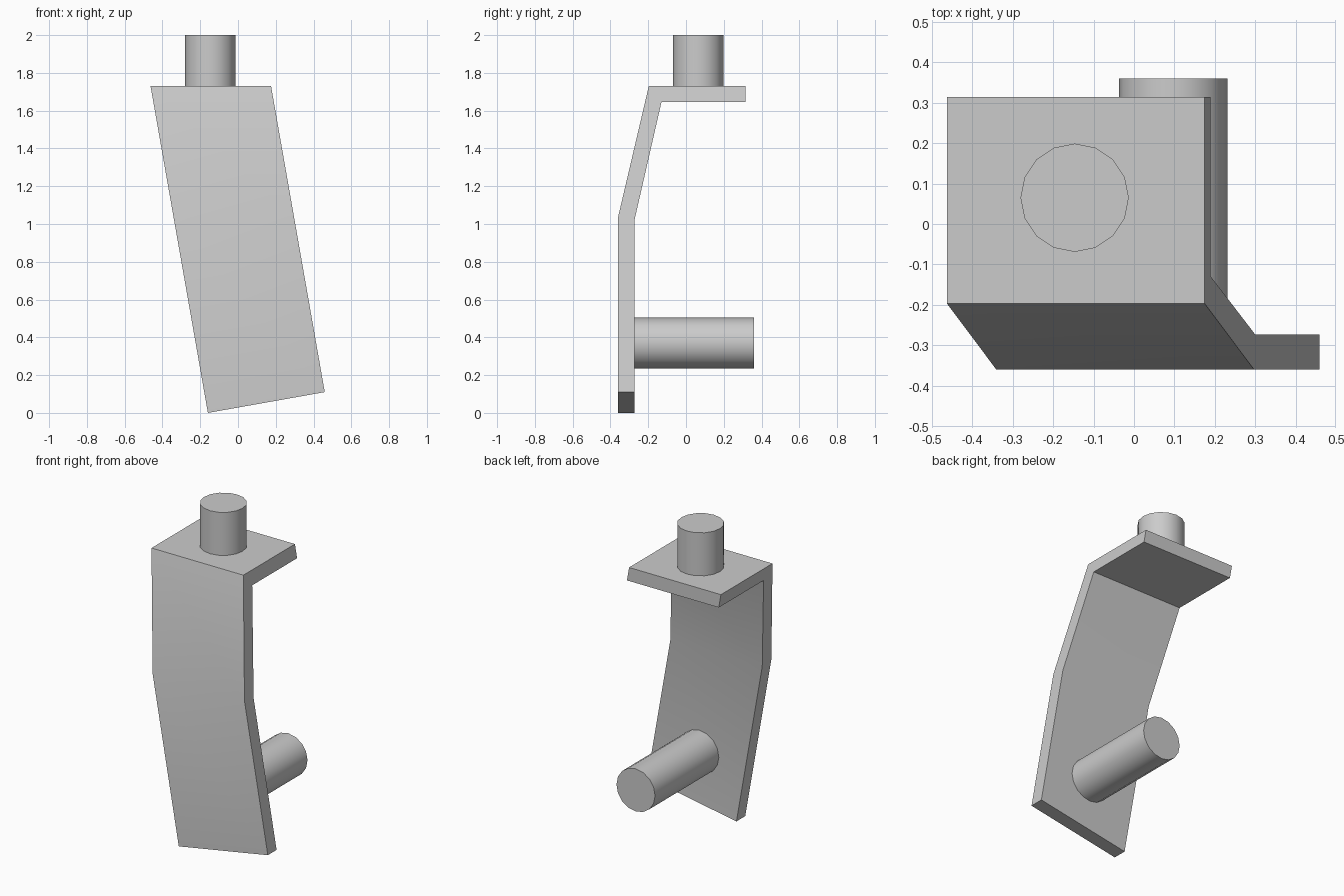
import bpy, bmesh, math
from mathutils import Matrix

cube = bpy.data.objects.get("Cube")
if cube:
    bpy.data.objects.remove(cube)

grey = bpy.data.materials.new("light grey")
grey.use_nodes = True
colour = (0.6, 0.6, 0.6, 1)
grey.diffuse_color = colour
grey.node_tree.nodes["Principled BSDF"].inputs["Base Color"].default_value = colour


def finish(bm, name):
    bmesh.ops.recalc_face_normals(bm, faces=bm.faces)
    mesh = bpy.data.meshes.new(name)
    bm.to_mesh(mesh)
    bm.free()
    mesh.materials.append(grey)
    obj = bpy.data.objects.new(name, mesh)
    bpy.context.collection.objects.link(obj)
    bpy.ops.object.select_all(action='DESELECT')
    obj.select_set(True)
    bpy.context.view_layer.objects.active = obj
    bpy.ops.object.shade_smooth_by_angle(angle=math.radians(30))
    return obj


def peg(name, matrix, length, radius=0.134):
    bm = bmesh.new()
    bmesh.ops.create_cone(bm, cap_ends=True, segments=16, radius1=radius,
                          radius2=radius, depth=length, matrix=matrix)
    finish(bm, name)


# Bent bracket: side profile swept across, leaning sideways with height
TOP, WIDTH, LEAN = 1.73, 0.638, 0.1755
outer = [(0.315, TOP), (-0.197, TOP), (-0.36, 1.035), (-0.36, 0)]
inner = [(0.315, 1.645), (-0.13, 1.645), (-0.273, 1.02), (-0.273, 0)]
bm = bmesh.new()


def corner(y, z, side):
    # The foot is cut square to the leaning edges
    if z == 0 and side:
        z = 0.11
    return bm.verts.new((-0.463 + side * WIDTH + LEAN * (TOP - z), y, z))


rows = [[corner(*o, 0), corner(*o, 1), corner(*i, 1), corner(*i, 0)]
        for o, i in zip(outer, inner)]
for a, b in zip(rows, rows[1:]):
    for k in range(4):
        n = (k + 1) % 4
        bm.faces.new((a[k], a[n], b[n], b[k]))
bm.faces.new(rows[0])
bm.faces.new(rows[-1])
finish(bm, "bent_bracket")

# Upright peg on the top flange, and horizontal peg behind the lower leg
peg("top_peg", Matrix.Translation((-0.147, 0.065, 1.865)), 0.27)
peg("rear_peg", Matrix.Translation((0.097, 0.043, 0.37))
    @ Matrix.Rotation(math.pi / 2, 4, 'X'), 0.634)
